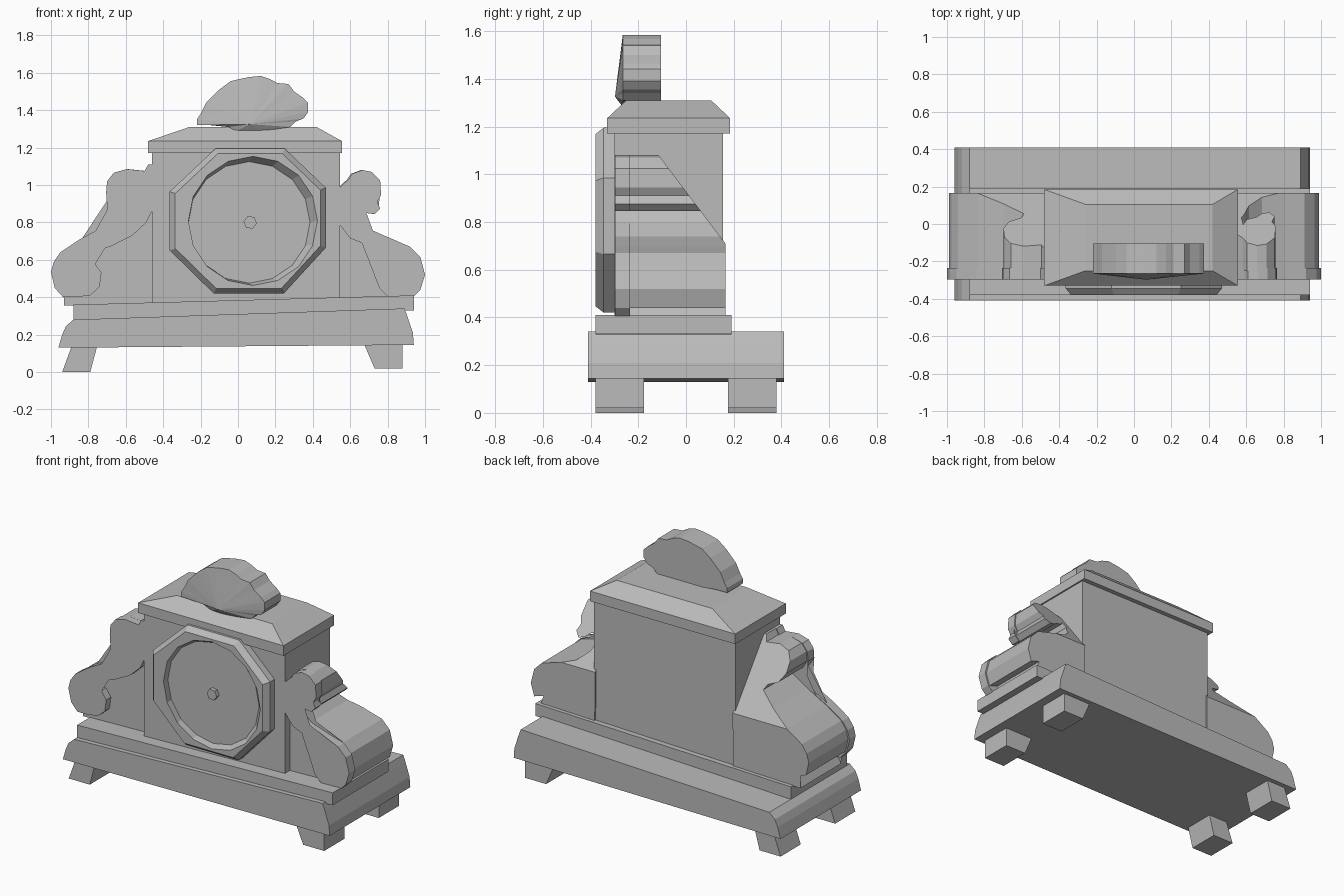
import bpy, bmesh, math
from mathutils import Vector

if "Cube" in bpy.data.objects:
    bpy.data.objects.remove(bpy.data.objects["Cube"])

stone = bpy.data.materials.new("grey_stone")
stone.diffuse_color = (0.5, 0.5, 0.5, 1)
stone.use_nodes = True
stone.node_tree.nodes["Principled BSDF"].inputs["Base Color"].default_value = stone.diffuse_color


def finish(name, bm, triangulate=False):
    if triangulate:
        bmesh.ops.triangulate(bm, faces=[f for f in bm.faces if len(f.verts) > 4])
    bmesh.ops.recalc_face_normals(bm, faces=bm.faces)
    mesh = bpy.data.meshes.new(name)
    bm.to_mesh(mesh)
    bm.free()
    mesh.materials.append(stone)
    obj = bpy.data.objects.new(name, mesh)
    bpy.context.collection.objects.link(obj)
    return obj


def loft(name, rings, cap_start=True, cap_end=True):
    """Skin matching closed rings of 3D points."""
    bm = bmesh.new()
    vr = [[bm.verts.new(p) for p in r] for r in rings]
    n = len(vr[0])
    for a, b in zip(vr, vr[1:]):
        for i in range(n):
            j = (i + 1) % n
            bm.faces.new((a[i], a[j], b[j], b[i]))
    if cap_start:
        bm.faces.new(vr[0])
    if cap_end:
        bm.faces.new(vr[-1])
    return finish(name, bm, True)


def ring(outline, y):
    return [(x, y, z) for x, z in outline]


def prism(name, outline, y0, y1):
    """Extrude a front outline in depth."""
    return loft(name, [ring(outline, y0), ring(outline, y1)])


def rect(x0, x1, y0, y1, z):
    return [(x0, y0, z), (x1, y0, z), (x1, y1, z), (x0, y1, z)]


# Feet, splayed outward
for side, y0, y1 in (("front", -0.38, -0.175), ("back", 0.175, 0.38)):
    prism(side + "_left_foot", [(-.94, 0), (-.79, 0), (-.75, .15), (-.885, .15)], y0, y1)
    prism(side + "_right_foot", [(.73, .02), (.88, .02), (.88, .16), (.67, .16)], y0, y1)

# Plinth with rounded shoulders, and the thin step above it
prism("plinth", [(-.96, .13), (.94, .145), (.935, .21), (.905, .30), (.89, .34),
                 (-.88, .28), (-.92, .245), (-.94, .20)], -.41, .41)
prism("plinth_step", [(-.88, .27), (.94, .33), (.94, .41), (-.88, .36)], -.38, .19)

# Case, cornice band and hipped roof
prism("case", [(-.46, .34), (.545, .36), (.545, 1.19), (-.46, 1.19)], -.30, .155)
loft("cornice_and_roof", [rect(-.48, .555, -.33, .185, 1.17),
                          rect(-.48, .555, -.33, .185, 1.235),
                          rect(-.26, .42, -.25, .105, 1.31)])

# Octagonal bezel with a recessed dial
octagon = [(-.12, 1.195), (.25, 1.195), (.47, .985), (.47, .665),
           (.245, .42), (-.13, .42), (-.365, .65), (-.365, .965)]
outer = []
for a, b in zip(octagon, octagon[1:] + octagon[:1]):
    outer += [a, ((a[0] + b[0]) / 2, (a[1] + b[1]) / 2)]
inner = [(.055 + (x - .055) * .93, .808 + (z - .808) * .93) for x, z in outer]


def circle(cx, cz, r, n=16):
    start = math.radians(112.5)
    return [(cx + r * math.cos(start - i * math.tau / n),
             cz + r * math.sin(start - i * math.tau / n)) for i in range(n)]


loft("bezel_and_dial", [ring(outer, -.295), ring(outer, -.345), ring(inner, -.38),
                        ring(circle(.08, .808, .345), -.38),
                        ring(circle(.06, .80, .325), -.335)])
hub = circle(.065, .80, .036, 6)
prism("dial_hub", hub, -.36, -.33)

# Scalloped shell crest with a fanned front
shell = [(-.22, 1.32), (-.22, 1.35), (-.20, 1.38), (-.17, 1.44), (-.10, 1.51),
         (-.04, 1.555), (.01, 1.567), (.06, 1.577), (.12, 1.583), (.17, 1.567),
         (.21, 1.545), (.27, 1.54), (.30, 1.50), (.35, 1.465), (.375, 1.44),
         (.375, 1.39), (.35, 1.355), (.31, 1.34), (.28, 1.31), (.21, 1.30),
         (.13, 1.288), (.065, 1.283), (-.01, 1.288), (-.05, 1.31), (-.15, 1.32)]
loft("shell_crest", [ring(shell, -.105), ring(shell, -.265),
                     [(.065 + (x - .065) * .02, -.297, 1.325 + (z - 1.325) * .02)
                      for x, z in shell]])

# Scroll brackets: outer silhouette from the case downwards, then volute and inner edge
left_outer = [(-.45, 1.11), (-.48, 1.11), (-.50, 1.075), (-.595, 1.085), (-.665, 1.065),
              (-.70, 1.02), (-.705, .96), (-.675, .91), (-.61, .885), (-.595, .855),
              (-.705, .785), (-.845, .71), (-.95, .64), (-.985, .59), (-1, .535),
              (-.98, .45), (-.935, .40)]
left_inner = [(-.87, .40), (-.79, .41), (-.74, .455), (-.73, .53), (-.765, .58),
              (-.825, .58), (-.87, .535), (-.895, .51), (-.90, .555), (-.835, .625),
              (-.685, .67), (-.565, .73), (-.49, .80), (-.45, .88)]
right_outer = [(.535, .98), (.59, 1.03), (.61, 1.06), (.665, 1.08), (.715, 1.07),
               (.76, 1.025), (.765, .945), (.745, .91), (.76, .875), (.73, .845),
               (.69, .855), (.66, .88), (.61, .895), (.59, .93), (.58, .88),
               (.595, .86), (.62, .80), (.69, .74), (.81, .70), (.92, .67),
               (.975, .615), (1, .52), (.975, .44), (.94, .405)]
right_inner = [(.80, .405), (.755, .45), (.755, .50), (.785, .545), (.84, .57),
               (.89, .555), (.90, .59), (.875, .615), (.76, .65), (.60, .715), (.535, .80)]


def scroll(side, outer_edge, inner_edge, base):
    # Raised S-shaped strip on the front
    prism(side + "_scroll_strip", outer_edge + inner_edge, -.298, -.235)
    # Deep bracket behind it, sloping away at the upper back
    shrunk = [(x * .99, z) for x, z in outer_edge[:-1]]
    body = prism(side + "_scroll_bracket", shrunk + base, -.25, .165)
    bm = bmesh.new()
    bm.from_mesh(body.data)
    bmesh.ops.bisect_plane(bm, geom=bm.verts[:] + bm.edges[:] + bm.faces[:],
                           plane_co=(0, .165, .71), plane_no=(0, .37, .28), clear_outer=True)
    bmesh.ops.holes_fill(bm, edges=[e for e in bm.edges if e.is_boundary], sides=0)
    bmesh.ops.recalc_face_normals(bm, faces=bm.faces)
    bm.to_mesh(body.data)
    bm.free()


scroll("left", left_outer, left_inner, [(-.89, .42), (-.93, .355), (-.45, .355)])
scroll("right", right_outer, right_inner, [(.90, .46), (.92, .40), (.535, .39)])
